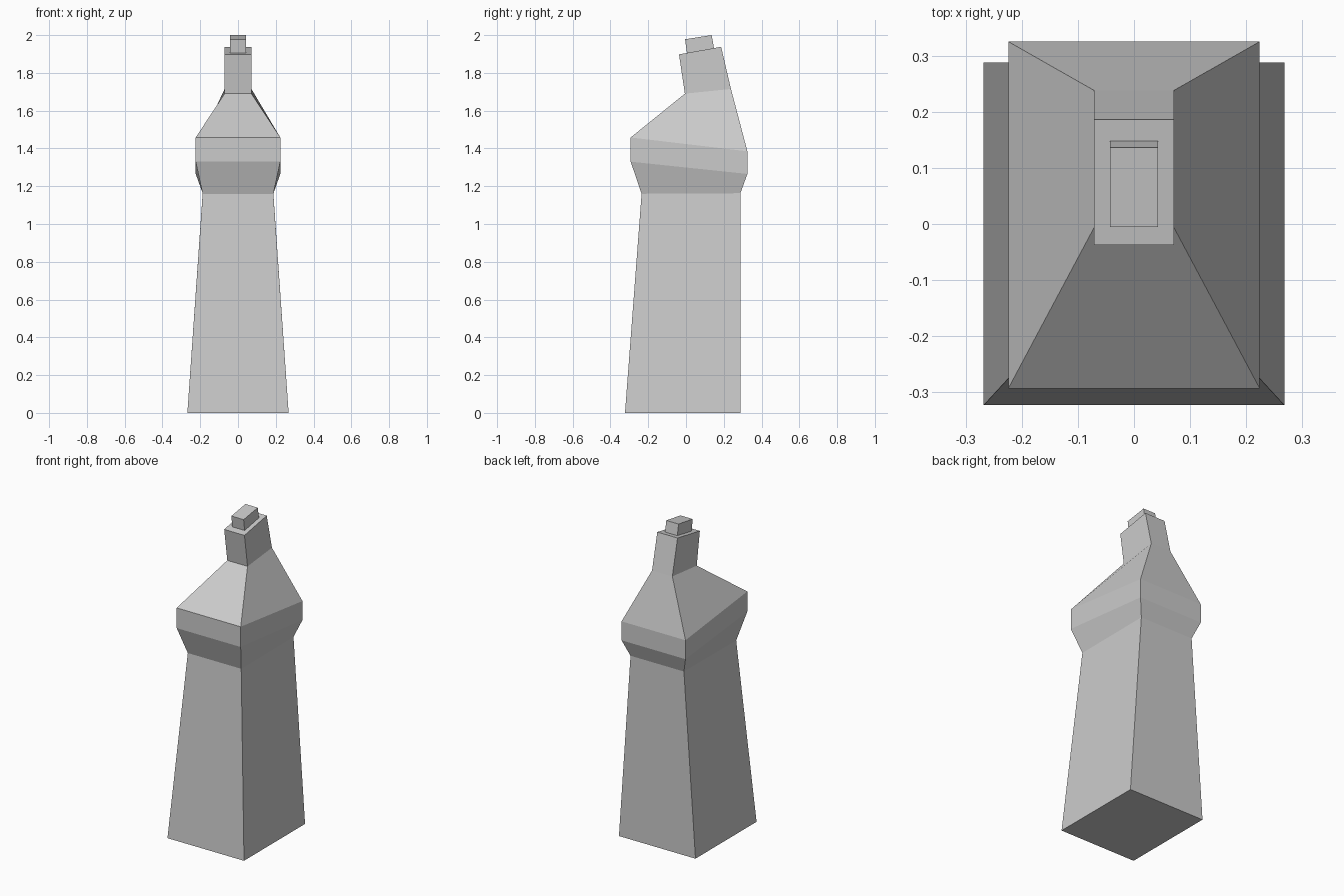
import bpy
import bmesh

cube = bpy.data.objects.get("Cube")
if cube:
    bpy.data.objects.remove(cube, do_unlink=True)

plastic = bpy.data.materials.new("light_grey_plastic")
plastic.use_nodes = True
grey = (0.6, 0.6, 0.6, 1)
plastic.diffuse_color = grey
plastic.node_tree.nodes["Principled BSDF"].inputs["Base Color"].default_value = grey


def loft(name, rings):
    """Skin tilted rectangles: (half width, front y, front z, back y, back z)."""
    bm = bmesh.new()
    loops = []
    for w, fy, fz, by, bz in rings:
        corners = ((-w, fy, fz), (w, fy, fz), (w, by, bz), (-w, by, bz))
        loops.append([bm.verts.new(c) for c in corners])
    for low, high in zip(loops, loops[1:]):
        for i in range(4):
            j = (i + 1) % 4
            bm.faces.new((low[i], low[j], high[j], high[i]))
    bm.faces.new(loops[0][::-1])
    bm.faces.new(loops[-1])
    bmesh.ops.recalc_face_normals(bm, faces=bm.faces)
    mesh = bpy.data.meshes.new(name)
    bm.to_mesh(mesh)
    bm.free()
    mesh.materials.append(plastic)
    obj = bpy.data.objects.new(name, mesh)
    bpy.context.collection.objects.link(obj)
    return obj


# Tapered body, bulging collar, shoulder and tilted neck
loft("bottle_body", [
    (0.268, -0.323, 0, 0.288, 0),
    (0.187, -0.235, 1.16, 0.288, 1.163),
    (0.224, -0.293, 1.33, 0.325, 1.265),
    (0.224, -0.293, 1.458, 0.325, 1.385),
    (0.071, -0.006, 1.69, 0.238, 1.715),
    (0.071, -0.037, 1.898, 0.186, 1.938),
])

# Small tilted nozzle, its foot sunk into the neck
loft("nozzle", [
    (0.043, 0.007, 1.89, 0.151, 1.915),
    (0.043, -0.005, 1.978, 0.136, 2.0),
])
